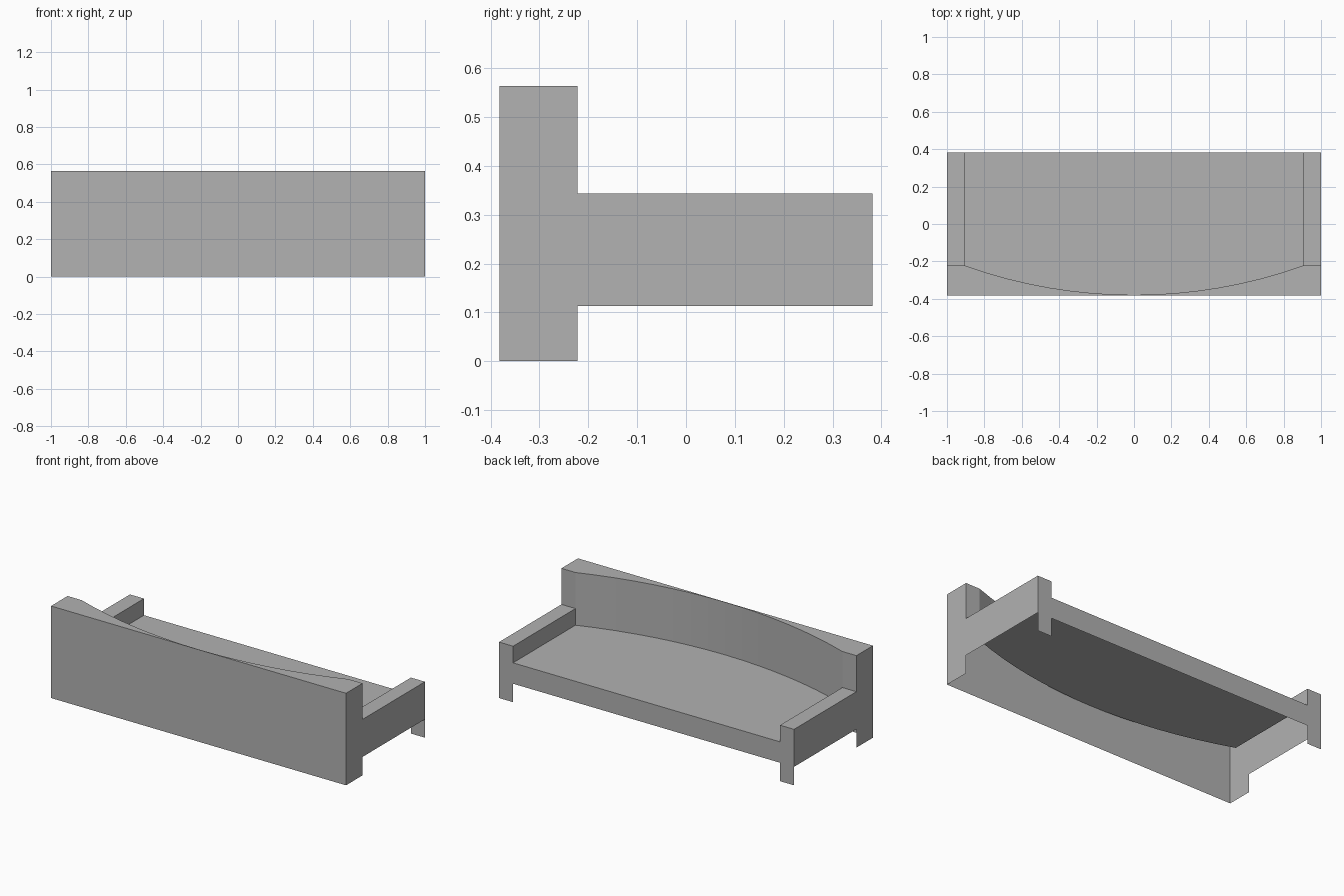
import bpy, bmesh
from math import sqrt
from mathutils import Vector

cube = bpy.data.objects.get("Cube")
if cube:
    bpy.data.objects.remove(cube, do_unlink=True)

# Main dimensions of the open-bottomed bench shell
X, XI = 1.0, 0.905                        # outer side, inner side of arm
YF, YB, YA = -0.382, 0.382, -0.222        # panel, open side, arm end
TOP, ARM, SEAT, LOW = 0.564, 0.343, 0.241, 0.113
SEGMENTS = 16

grey = bpy.data.materials.new("plain grey")
grey.use_nodes = True
colour = (0.445, 0.445, 0.445, 1)
grey.diffuse_color = colour
grey.node_tree.nodes["Principled BSDF"].inputs["Base Color"].default_value = colour


def sheet(name, polygons, mirror=False):
    """Object made of thin flat polygons, each given as (outward direction, corners)."""
    bm = bmesh.new()
    for outward, corners in polygons:
        face = bm.faces.new([bm.verts.new(c) for c in corners])
        face.normal_update()
        if face.normal.dot(Vector(outward)) < 0:
            face.normal_flip()
    bmesh.ops.remove_doubles(bm, verts=bm.verts, dist=0.0005)
    mesh = bpy.data.meshes.new(name)
    bm.to_mesh(mesh)
    bm.free()
    mesh.materials.append(grey)
    obj = bpy.data.objects.new(name, mesh)
    bpy.context.collection.objects.link(obj)
    if mirror:
        obj.modifiers.new("Mirror", "MIRROR")
    return obj


def upright(x0, x1, y, z0, z1):
    """Corners of a rectangle facing along y."""
    return [(x0, y, z0), (x1, y, z0), (x1, y, z1), (x0, y, z1)]


# Shallow arc of the backrest, from one arm to the other
sag = YA - YF - 0.003
radius = (XI ** 2 + sag ** 2) / (2 * sag)
arc = []
for i in range(SEGMENTS + 1):
    x = -XI + 2 * XI * i / SEGMENTS
    arc.append((x, YA - sag + radius - sqrt(radius ** 2 - x ** 2)))

# Straight outer panel
sheet("back_panel", [((0, -1, 0), upright(-X, X, YF, 0, TOP))])

# Side walls with the stepped outline
outline = [(YF, 0), (YA, 0), (YA, LOW), (YB, LOW),
           (YB, ARM), (YA, ARM), (YA, TOP), (YF, TOP)]
sheet("side_wall", [((1, 0, 0), [(X, y, z) for y, z in outline])], mirror=True)

# Arm top and inner face, and the flat plate forming arm end and leg
sheet("arm", [
    ((0, 0, 1), [(XI, YA, ARM), (X, YA, ARM), (X, YB, ARM), (XI, YB, ARM)]),
    ((-1, 0, 0), [(XI, YA, SEAT), (XI, YB, SEAT), (XI, YB, ARM), (XI, YA, ARM)]),
], mirror=True)
sheet("leg_plate", [((0, 1, 0), upright(XI, X, YB, 0, ARM))], mirror=True)

# Seat top with curved rear edge, and the rail below it
sheet("seat", [((0, 0, 1), [(x, y, SEAT) for x, y in arc] + [(XI, YB, SEAT), (-XI, YB, SEAT)])])
sheet("seat_rail", [((0, 1, 0), upright(-XI, XI, YB, LOW, SEAT))])

# Faceted backrest, its end posts and its top
curve_faces = [((0, 1, 0), [(*a, SEAT), (*b, SEAT), (*b, TOP), (*a, TOP)])
               for a, b in zip(arc, arc[1:])]
sheet("backrest", curve_faces)
sheet("backrest_post", [((0, 1, 0), upright(XI, X, YA, ARM, TOP))], mirror=True)
rim = [(-X, YF), (-X, YA)] + arc + [(X, YA), (X, YF)]
sheet("backrest_top", [((0, 0, 1), [(x, y, TOP) for x, y in rim])])
